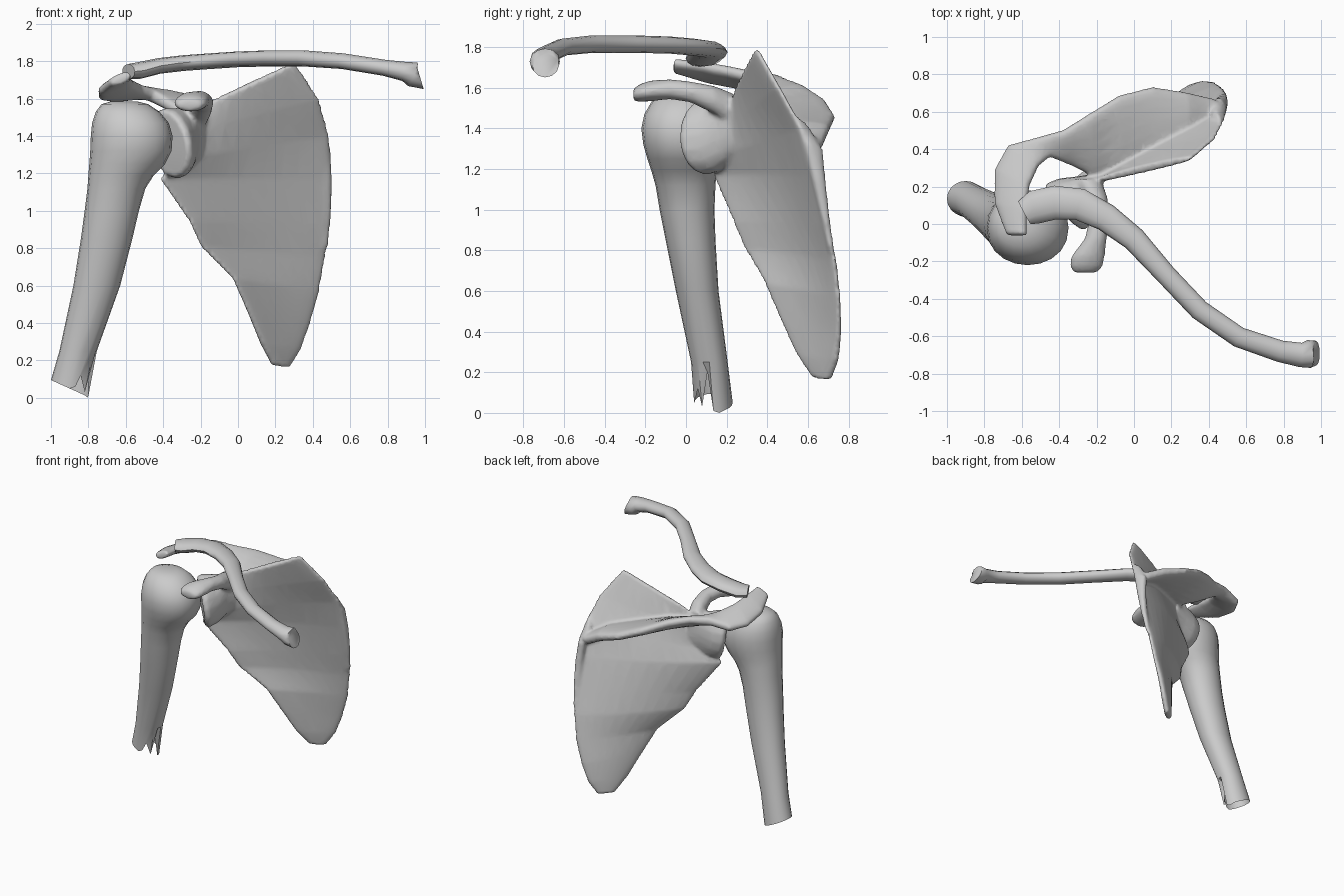
import bpy, bmesh, math
from mathutils import Vector as V


def ring(c, a, b, n=12, power=1.0, bow=0.0):
    """Closed section around c with half axes a and b, optionally boxy or bowed along b."""
    c, a, b = V(c), V(a), V(b)
    pts = []
    for i in range(n):
        t = 2 * math.pi * i / n
        s = math.sin(t)
        s = math.copysign(abs(s) ** power, s)
        pts.append(c + a * math.cos(t) + b * s + b.normalized() * bow * math.sin(t) ** 2)
    return pts


def loft(bm, rings, cap_start=True, cap_end=True):
    vs = [[bm.verts.new(p) for p in r] for r in rings]
    n = len(vs[0])
    for r0, r1 in zip(vs, vs[1:]):
        for i in range(n):
            j = (i + 1) % n
            bm.faces.new((r0[i], r0[j], r1[j], r1[i]))
    if cap_start:
        bm.faces.new(vs[0][::-1])
    if cap_end:
        bm.faces.new(vs[-1])


def tangents(pts):
    last = len(pts) - 1
    return [(pts[min(i + 1, last)] - pts[max(i - 1, 0)]).normalized() for i in range(last + 1)]


def strip(bm, rows, n=16, power=0.6, normal=None):
    """Loft a plate between two edges; rows are (edge, edge, half thickness, bow)."""
    mids = [(V(p) + V(q)) / 2 for p, q, _, _ in rows]
    rings = []
    for (p, q, h, bow), m, t in zip(rows, mids, tangents(mids)):
        a = (V(q) - V(p)) / 2
        side = V(normal) if normal else a.cross(t)
        rings.append(ring(m, a, side.normalized() * h, n, power, bow))
    loft(bm, rings)


def finish(bm, name):
    bmesh.ops.recalc_face_normals(bm, faces=bm.faces)
    me = bpy.data.meshes.new(name)
    bm.to_mesh(me)
    bm.free()
    ob = bpy.data.objects.new(name, me)
    bpy.context.collection.objects.link(ob)
    bpy.ops.object.select_all(action='DESELECT')
    ob.select_set(True)
    bpy.context.view_layer.objects.active = ob
    return ob


# Collarbone: S-shaped sweep (x, y, z, half width, half height)
path = [(-0.585, 0.06, 1.745, .07, .04), (-0.53, 0.09, 1.75, .09, .045),
        (-0.42, 0.115, 1.775, .09, .042), (-0.29, 0.105, 1.79, .085, .042),
        (-0.15, 0.035, 1.80, .075, .042), (0.0, -0.08, 1.81, .065, .042),
        (0.17, -0.27, 1.815, .055, .043), (0.35, -0.46, 1.815, .055, .043),
        (0.56, -0.605, 1.80, .055, .042), (0.78, -0.68, 1.765, .058, .043),
        (0.89, -0.70, 1.745, .065, .052), (0.935, -0.695, 1.73, .075, .068),
        (0.975, -0.69, 1.71, .066, .066)]
bm = bmesh.new()
rings = []
pts = [V(p[:3]) for p in path]
for p, t, s in zip(pts, tangents(pts), path):
    side = V((t.y, -t.x, 0)).normalized()
    rings.append(ring(p, side * s[3], side.cross(t).normalized() * s[4], 12))
for p in rings[-1]:                     # inner end face leans outward at the bottom
    p.x = 0.975 - (p.z - 1.71) * 0.3
loft(bm, rings)
finish(bm, "collarbone")
bpy.ops.object.shade_smooth_by_angle(angle=math.radians(50))

# Upper arm bone: (z, x min, x max, y min, y max) from broken end to head
levels = [(0.25, -.955, -.755, .025, .205), (0.6, -.88, -.63, -.05, .16),
          (0.85, -.84, -.565, -.10, .145), (1.0, -.82, -.53, -.13, .14),
          (1.12, -.805, -.495, -.15, .145), (1.19, -.80, -.45, -.17, .15),
          (1.25, -.795, -.39, -.19, .16), (1.32, -.79, -.355, -.21, .175),
          (1.40, -.787, -.35, -.22, .18), (1.47, -.78, -.37, -.205, .17),
          (1.53, -.76, -.42, -.17, .14), (1.57, -.73, -.48, -.12, .10),
          (1.585, -.68, -.54, -.06, .05)]
n = 20
end = ring((-0.90, 0.135, 0.05), (0.10, 0, -0.045), (0, 0.095, 0), n)
for k, z in ((16, .06), (17, .12), (18, .03), (19, .2), (0, .01)):   # splintered edge
    end[k].z = z
end[1].z = 0
rings = [end] + [ring(((x0 + x1) / 2, (y0 + y1) / 2, z), ((x1 - x0) / 2, 0, 0),
                      (0, (y1 - y0) / 2, 0), n, 0.9) for z, x0, x1, y0, y1 in levels]
bm = bmesh.new()
loft(bm, rings, cap_start=False)
finish(bm, "upper_arm_bone")
bpy.ops.object.shade_smooth_by_angle(angle=math.radians(50))

# Shoulder blade: plate rows from outer border to inner border
bm = bmesh.new()
strip(bm, [((-.18, .24, 1.57), (.305, .35, 1.795), .022, 0),
           ((-.27, .20, 1.42), (.435, .46, 1.60), .025, .025),
           ((-.33, .16, 1.27), (.49, .57, 1.40), .027, .045),
           ((-.42, .135, 1.17), (.50, .64, 1.17), .028, .055),
           ((-.26, .235, 0.94), (.485, .695, 0.92), .028, .055),
           ((-.20, .29, 0.81), (.468, .735, 0.75), .028, .045),
           ((-.03, .39, 0.64), (.435, .755, 0.57), .028, .03),
           ((.05, .47, 0.46), (.385, .76, 0.40), .03, .02),
           ((.12, .55, 0.29), (.335, .745, 0.26), .03, .01),
           ((.18, .63, 0.175), (.275, .71, 0.165), .024, 0)], 28, normal=(-.48, .835, .17))

# Thick inner border below the ridge
strip(bm, [((.46, .52, 1.47), (.42, .60, 1.40), .02, 0),
           ((.48, .58, 1.32), (.44, .67, 1.29), .03, 0),
           ((.485, .62, 1.15), (.46, .685, 1.13), .03, 0),
           ((.48, .66, 0.98), (.465, .705, 0.96), .025, 0),
           ((.465, .70, 0.80), (.455, .73, 0.79), .02, 0)])

# Ridge across the back, turning into the shoulder tip
strip(bm, [((.46, .58, 1.31), (.42, .67, 1.31), .035, 0),
           ((.28, .48, 1.40), (.28, .705, 1.39), .042, 0),
           ((.10, .38, 1.44), (.10, .735, 1.455), .042, 0),
           ((-.08, .30, 1.48), (-.08, .69, 1.53), .042, 0),
           ((-.22, .25, 1.49), (-.24, .59, 1.60), .042, 0),
           ((-.33, .31, 1.53), (-.38, .50, 1.635), .037, 0),
           ((-.45, .36, 1.62), (-.53, .46, 1.64), .037, 0),
           ((-.51, .31, 1.66), (-.675, .42, 1.60), .037, 0),
           ((-.56, .20, 1.69), (-.745, .29, 1.605), .036, 0),
           ((-.575, .08, 1.715), (-.745, .11, 1.635), .033, 0),
           ((-.575, -.06, 1.73), (-.68, -.06, 1.685), .028, 0)])

# Socket and neck
loft(bm, [ring(c, a, b, 16) for c, a, b in [
    ((-.375, .075, 1.36), (.10, -.11, 0), (-.03, 0, .175)),
    ((-.355, .10, 1.36), (.11, -.12, 0), (-.03, 0, .19)),
    ((-.31, .155, 1.37), (.085, -.09, 0), (-.02, 0, .18)),
    ((-.25, .205, 1.40), (.045, -.05, 0), (0, 0, .16)),
    ((-.19, .245, 1.42), (.015, -.025, 0), (0, 0, .12))]])

# Hooked process reaching forward
hook = [(-.25, .24, 1.48, .075, .09), (-.205, .14, 1.54, .065, .07),
        (-.185, .02, 1.58, .055, .052), (-.205, -.08, 1.593, .06, .05),
        (-.245, -.17, 1.585, .09, .052), (-.255, -.225, 1.575, .09, .045),
        (-.26, -.26, 1.565, .065, .03)]
loft(bm, [ring((x, y, z), (w, 0, 0), (0, 0, h), 12) for x, y, z, w, h in hook])
ob = finish(bm, "shoulder_blade")

# Fuse the overlapping pieces into one bone surface
m = ob.modifiers.new("fuse", 'REMESH')
m.mode = 'VOXEL'
m.voxel_size = 0.012
m.use_smooth_shade = True
m = ob.modifiers.new("soften", 'SMOOTH')
m.factor, m.iterations = 0.5, 6
m = ob.modifiers.new("lighten", 'DECIMATE')
m.ratio = 0.2
